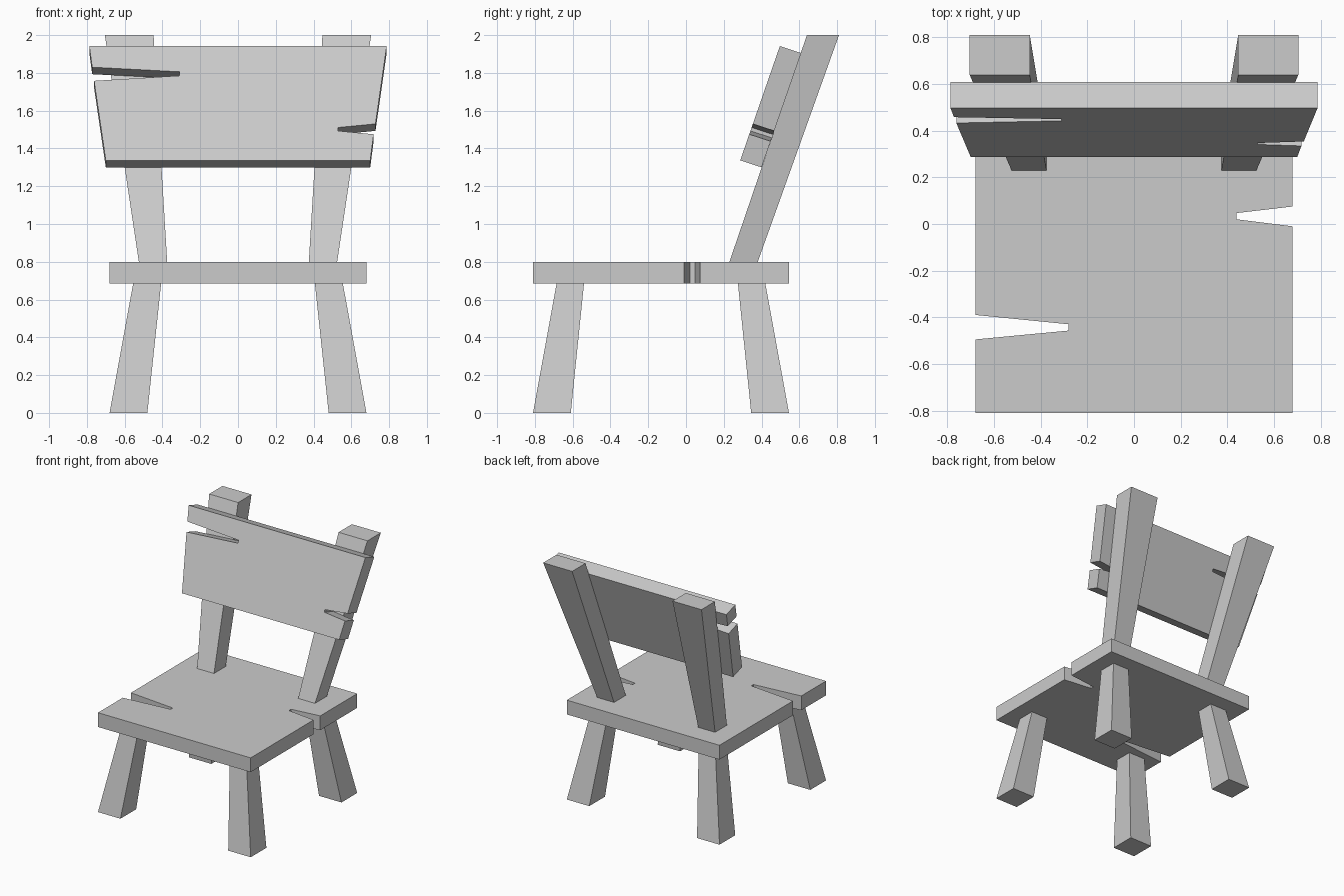
import bpy
import bmesh
from mathutils import Vector

cube = bpy.data.objects.get("Cube")
if cube:
    bpy.data.objects.remove(cube, do_unlink=True)

# Single plain grey
grey = bpy.data.materials.new("plain_grey")
grey.use_nodes = True
colour = (0.6, 0.6, 0.6, 1)
grey.diffuse_color = colour
bsdf = next(n for n in grey.node_tree.nodes if n.type == 'BSDF_PRINCIPLED')
bsdf.inputs["Base Color"].default_value = colour


def loft(name, lower, upper):
    """Solid between two matching outlines."""
    bm = bmesh.new()
    a = [bm.verts.new(p) for p in lower]
    b = [bm.verts.new(p) for p in upper]
    bm.faces.new(a[::-1])
    bm.faces.new(b)
    for i in range(len(a)):
        j = (i + 1) % len(a)
        bm.faces.new((a[i], a[j], b[j], b[i]))
    bmesh.ops.recalc_face_normals(bm, faces=bm.faces)
    mesh = bpy.data.meshes.new(name)
    bm.to_mesh(mesh)
    bm.free()
    mesh.materials.append(grey)
    obj = bpy.data.objects.new(name, mesh)
    bpy.context.collection.objects.link(obj)
    return obj


def rect(x0, x1, y0, y1, z):
    return [Vector(p) for p in ((x0, y0, z), (x1, y0, z), (x1, y1, z), (x0, y1, z))]


# Seat plank with a split in each side edge
seat = [(-0.68, -0.81), (0.68, -0.81),
        (0.68, -0.01), (0.44, 0.02), (0.44, 0.047), (0.68, 0.075),
        (0.68, 0.545), (-0.68, 0.545),
        (-0.68, -0.39), (-0.28, -0.43), (-0.28, -0.457), (-0.68, -0.495)]
loft("seat", [Vector((x, y, 0.685)) for x, y in seat],
     [Vector((x, y, 0.8)) for x, y in seat])

# Splayed legs and leaning back posts on both sides
for side, s in (("left", 1), ("right", -1)):
    def pair(a, b):
        return sorted((s * a, s * b))

    for end, foot, top in (("front", (-0.81, -0.61), (-0.685, -0.54)),
                           ("back", (0.345, 0.545), (0.275, 0.42))):
        loft(f"{end}_leg_{side}", rect(*pair(0.48, 0.68), *foot, 0),
             rect(*pair(0.407, 0.555), *top, 0.685))
    loft(f"back_post_{side}", rect(*pair(0.375, 0.525), 0.23, 0.38, 0.8),
         rect(*pair(0.447, 0.705), 0.64, 0.81, 2))

# Tilted backrest board, wider at the top, with two splits
board = [(-0.70, 1.337), (0.70, 1.337),
         (0.718, 1.475), (0.53, 1.493), (0.53, 1.511), (0.728, 1.53),
         (0.787, 1.942), (-0.787, 1.942),
         (-0.772, 1.83), (-0.31, 1.806), (-0.31, 1.785), (-0.762, 1.758)]
front = [Vector((x, 0.287 + (z - 1.337) * 0.347, z)) for x, z in board]
thickness = Vector((0, 0.113, -0.037))
loft("backrest", front, [p + thickness for p in front])
